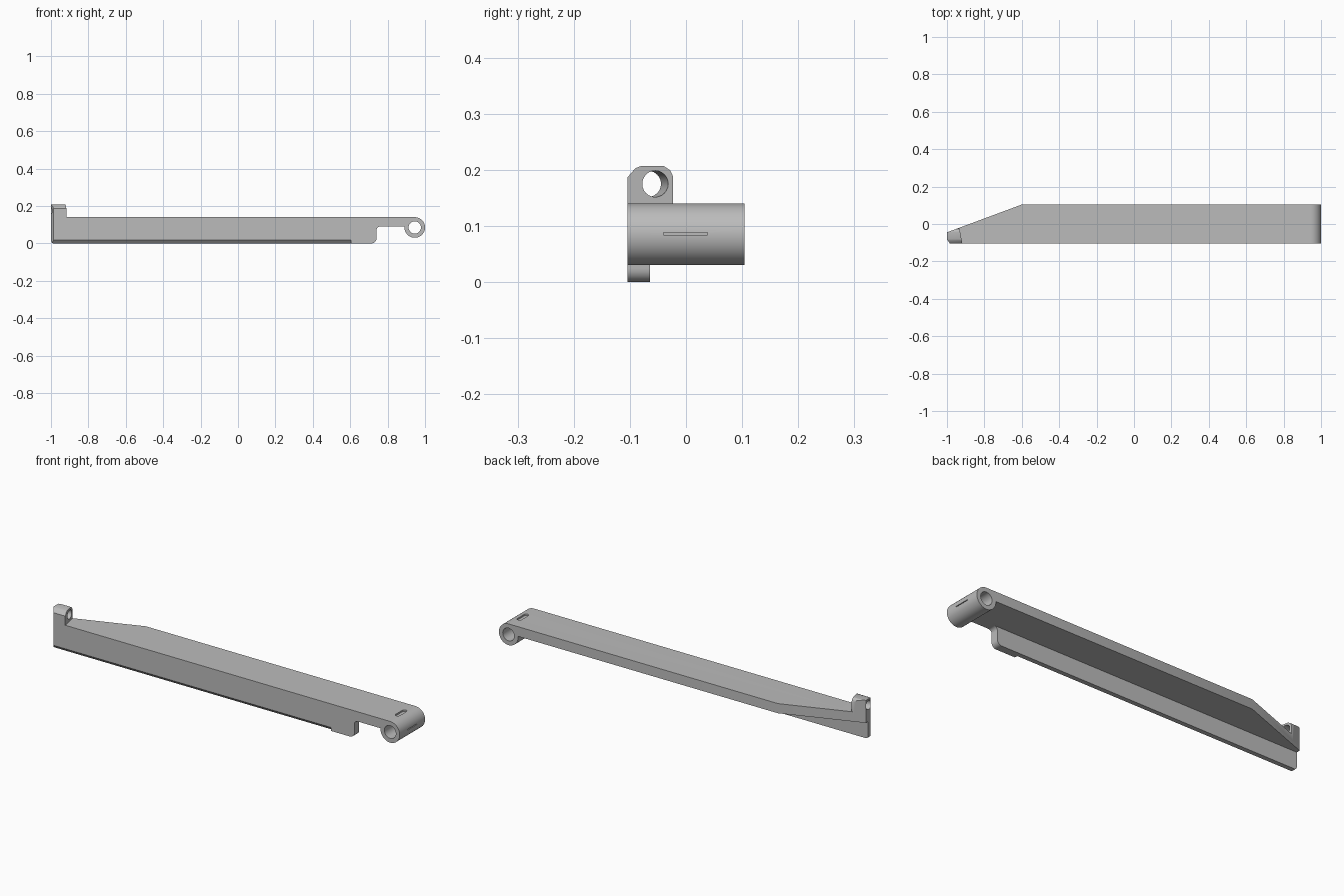
import bpy, bmesh, math
from mathutils import Vector

if "Cube" in bpy.data.objects:
    bpy.data.objects.remove(bpy.data.objects["Cube"])

FRONT, BACK = -0.104, 0.104

grey = bpy.data.materials.new("plain_grey")
grey.diffuse_color = (0.5, 0.5, 0.5, 1)
grey.use_nodes = True
grey.node_tree.nodes["Principled BSDF"].inputs["Base Color"].default_value = grey.diffuse_color


def arc(cx, cy, r, a0, a1, n):
    return [(cx + r * math.cos(math.radians(a0 + (a1 - a0) * i / n)),
             cy + r * math.sin(math.radians(a0 + (a1 - a0) * i / n))) for i in range(n + 1)]


def prism(name, pts, axis, lo, hi, cuts=()):
    """Extrude a profile along x, y or z; each cut (point, normal) trims the normal side."""
    def place(p, t):
        return {"x": (t, p[0], p[1]), "y": (p[0], t, p[1]), "z": (p[0], p[1], t)}[axis]
    bm = bmesh.new()
    face = bm.faces.new([bm.verts.new(place(p, lo)) for p in pts])
    ext = bmesh.ops.extrude_face_region(bm, geom=[face])
    shift = Vector(place((0, 0), hi - lo))
    bmesh.ops.translate(bm, vec=shift, verts=[v for v in ext["geom"] if isinstance(v, bmesh.types.BMVert)])
    for co, no in cuts:
        bmesh.ops.bisect_plane(bm, geom=bm.verts[:] + bm.edges[:] + bm.faces[:],
                               plane_co=co, plane_no=no, clear_outer=True)
        bmesh.ops.holes_fill(bm, edges=[e for e in bm.edges if e.is_boundary])
    bmesh.ops.recalc_face_normals(bm, faces=bm.faces[:])
    me = bpy.data.meshes.new(name)
    bm.to_mesh(me)
    bm.free()
    me.materials.append(grey)
    ob = bpy.data.objects.new(name, me)
    bpy.context.collection.objects.link(ob)
    return ob


def combine(target, other, operation):
    mod = target.modifiers.new(operation.lower(), 'BOOLEAN')
    mod.operation, mod.solver, mod.object = operation, 'EXACT', other
    bpy.context.view_layer.objects.active = target
    bpy.ops.object.modifier_apply(modifier=mod.name)
    bpy.data.objects.remove(other)


# Slanted back edge and chamfered front corner at the narrow end
taper = ((-0.6, BACK, 0), (-0.348, 0.937, 0))
corner = ((-1, -0.082, 0), (-0.83, -0.56, 0))

# Top plate running into the hinge barrel
profile = [(-1, 0.09)] + arc(0.945, 0.085, 0.055, 175, 450, 44) + [(-1, 0.14)]
bracket = prism("bracket_arm", profile, "y", FRONT, BACK, [taper, corner])

# Front rib under the plate, with rounded ends and a fillet at the arm
rib_pts = (arc(-0.985, 0.015, 0.015, 180, 270, 5) + arc(0.715, 0.025, 0.025, 270, 360, 6)
           + arc(0.76, 0.07, 0.02, 180, 90, 6) + [(0.76, 0.11), (-1, 0.11)])
rib = prism("front_rib", rib_pts, "y", FRONT, -0.064, [corner])
combine(rib, prism("rib_chamfer", [(-0.12, -0.01), (-0.088, -0.01), (-0.088, 0), (FRONT, 0.018), (-0.12, 0.018)],
                   "x", -1.1, 0.605), 'DIFFERENCE')
combine(bracket, rib, 'UNION')

# Upright lug at the narrow end, with slanted inner face
lug_pts = [(FRONT, 0.11), (-0.023, 0.11), (-0.023, 0.188), (-0.028, 0.199), (-0.04, 0.207),
           (-0.08, 0.207), (-0.09, 0.203), (FRONT, 0.187)]
inner = ((-0.918, FRONT, 0), (0.983, 0.183, 0))
lug = prism("lug", lug_pts, "x", -1, -0.9, [taper, corner, inner])
combine(bracket, lug, 'UNION')

# Bores through the barrel and the lug
combine(bracket, prism("barrel_bore", arc(0.945, 0.085, 0.033, 0, 348.75, 31), "y", -0.2, 0.2), 'DIFFERENCE')
bore = prism("lug_bore", arc(0, 0, 0.0235, 0, 345, 23), "x", -0.15, 0.15)
bore.location = (-0.928, -0.055, 0.175)
bore.rotation_euler.z = math.radians(10.5)
bpy.context.view_layer.update()
combine(bracket, bore, 'DIFFERENCE')

# Shallow slots on top of and at the end of the barrel
slot_pts = arc(0.933, 0.03, 0.012, 0, 180, 8) + arc(0.933, -0.024, 0.012, 180, 360, 8)
combine(bracket, prism("top_slot", slot_pts, "z", 0.132, 0.16), 'DIFFERENCE')
combine(bracket, prism("end_slot", [(-0.04, 0.084), (0.038, 0.084), (0.038, 0.088), (-0.04, 0.088)],
                       "x", 0.993, 1.05), 'DIFFERENCE')

bpy.ops.object.select_all(action='DESELECT')
bracket.select_set(True)
bpy.context.view_layer.objects.active = bracket
bpy.ops.object.shade_smooth_by_angle(angle=math.radians(30))
